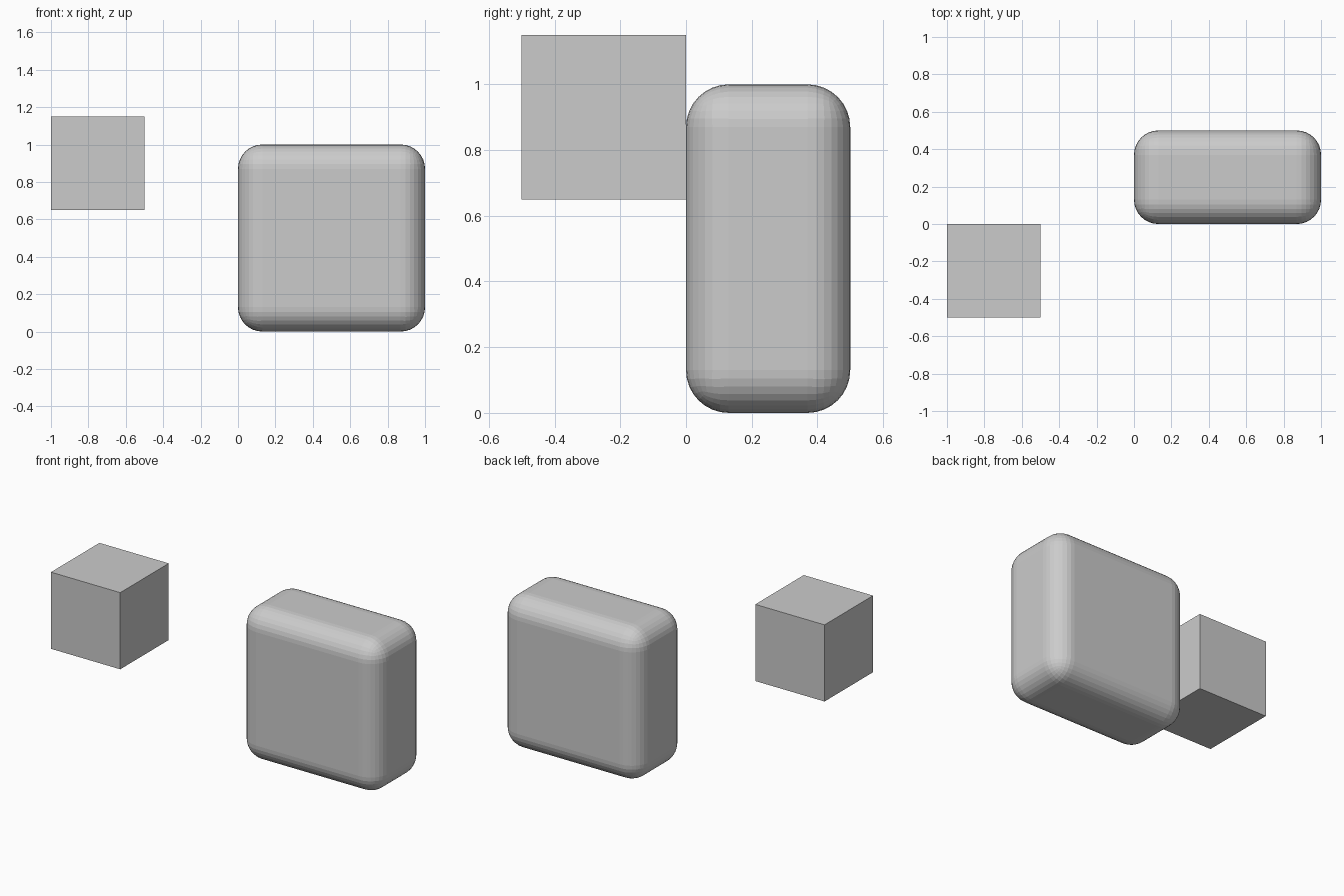
import bpy

if "Cube" in bpy.data.objects:
    bpy.data.objects.remove(bpy.data.objects["Cube"])


def box(name, low, high):
    """Axis-aligned box between two corners."""
    centre = [(a + b) / 2 for a, b in zip(low, high)]
    bpy.ops.mesh.primitive_cube_add(size=1, location=centre)
    obj = bpy.context.object
    obj.name = name
    obj.scale = [b - a for a, b in zip(low, high)]
    bpy.ops.object.transform_apply(location=False, rotation=False, scale=True)
    return obj


# Small sharp-edged cube floating to the left
box("small_cube", (-1, -0.5, 0.65), (-0.5, 0, 1.15))

# Upright slab with faceted, rounded edges
slab = box("rounded_slab", (0, 0, 0), (1, 0.5, 1))
bevel = slab.modifiers.new("rounded_edges", 'BEVEL')
bevel.width = 0.13
bevel.segments = 8
bevel.limit_method = 'NONE'
